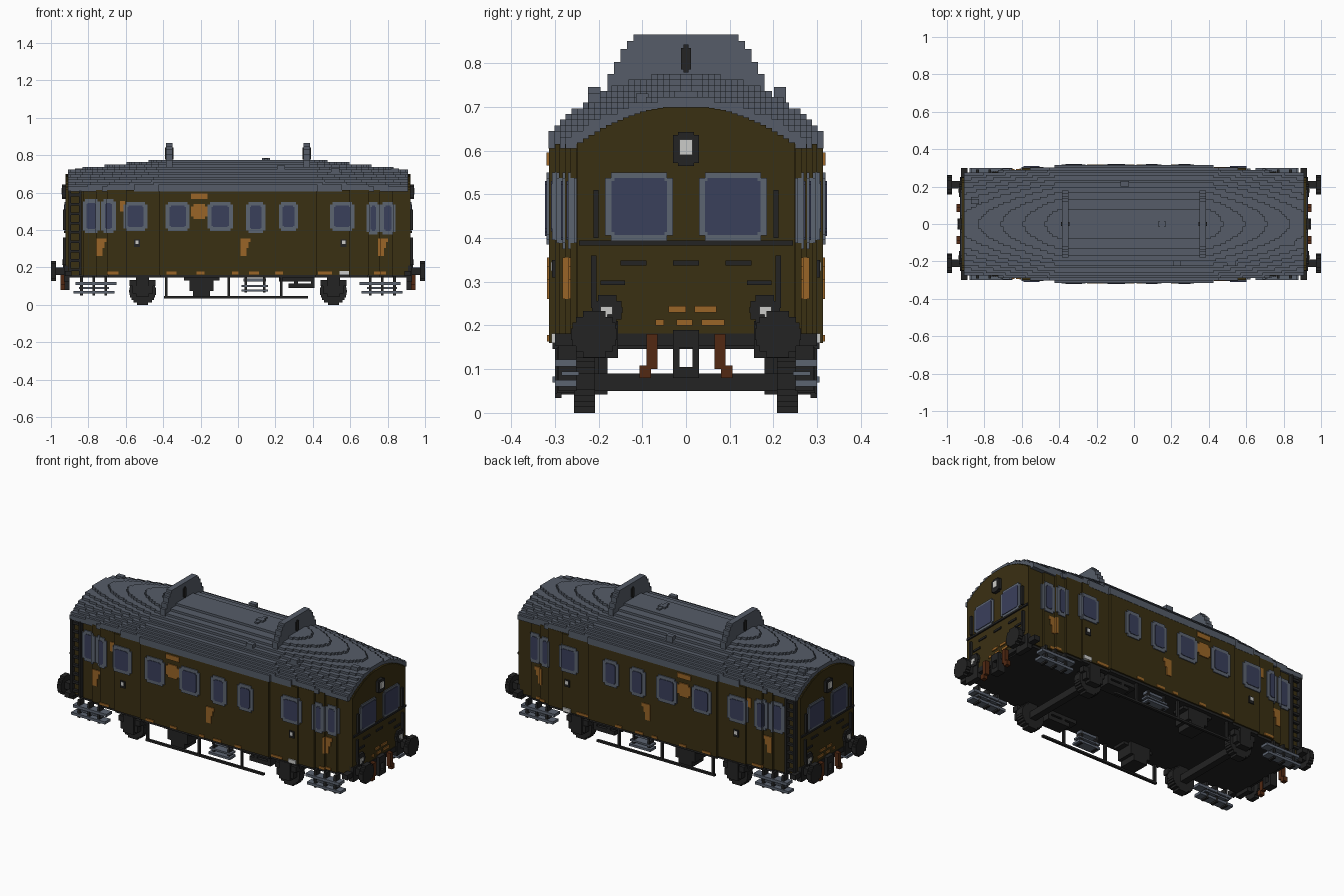
import bpy, bmesh, math

cube = bpy.data.objects.get("Cube")
if cube:
    bpy.data.objects.remove(cube)

V = 0.0131  # block size


def material(name, rgb):
    m = bpy.data.materials.new(name)
    m.use_nodes = True
    m.diffuse_color = (*rgb, 1)
    m.node_tree.nodes["Principled BSDF"].inputs["Base Color"].default_value = (*rgb, 1)
    return m


OLIVE = material("olive_paint", (0.042, 0.029, 0.006))
SLATE = material("slate_roof", (0.092, 0.108, 0.138))
FRAME = material("frame_grey", (0.108, 0.128, 0.165))
GLASS = material("blue_glass", (0.042, 0.050, 0.105))
DARK = material("dark_iron", (0.017, 0.017, 0.017))
RUST = material("orange_rust", (0.32, 0.13, 0.02))
BROWN = material("brown_hose", (0.085, 0.022, 0.006))
WHITE = material("lamp_white", (0.6, 0.6, 0.58))


def build(name, mat, boxes, mx=False, my=False):
    """Make one object of boxes (x0, x1, y0, y1, z0, z1), mirrored on request."""
    bm = bmesh.new()
    for x0, x1, y0, y1, z0, z1 in boxes:
        for sx in ((1, -1) if mx else (1,)):
            for sy in ((1, -1) if my else (1,)):
                xs, ys = sorted((x0 * sx, x1 * sx)), sorted((y0 * sy, y1 * sy))
                vs = bmesh.ops.create_cube(bm, size=1)["verts"]
                for v in vs:
                    v.co = (xs[v.co.x > 0], ys[v.co.y > 0], (z0, z1)[v.co.z > 0])
    me = bpy.data.meshes.new(name)
    bm.to_mesh(me)
    bm.free()
    me.materials.append(mat)
    ob = bpy.data.objects.new(name, me)
    bpy.context.scene.collection.objects.link(ob)
    return ob


def disc(r, cz):
    """Stepped round outline as rows (half width, z0, z1)."""
    n = max(3, round(2 * r / V))
    h = 2 * r / n
    for i in range(n):
        z = -r + h * i
        yield math.sqrt(max(r * r - (z + h / 2) ** 2, 0)), cz + z, cz + z + h


# Tapered wall plan: (end of section, half width)
STEPS = [(0.42, 0.313), (0.60, 0.30), (0.70, 0.29), (0.76, 0.277), (0.83, 0.264), (0.91, 0.25)]


def side_plate(x0, x1, z0, z1, t):
    """Thin plate that follows the stepped side wall."""
    out, e = [], t / 3
    lo = 0
    for hi, w in STEPS:
        for a, b in ((lo, hi), (-hi, -lo)):
            a, b = max(a, x0), min(b, x1)
            if b - a > 1e-4:
                out.append((a - e, b + e, -w + 0.014, -w - t, z0, z1))
        lo = hi
    return out


def rounded(plate, a0, a1, z0, z1, c, *rest):
    """Plate with notched corners."""
    return plate(a0 + c, a1 - c, z0, z1, *rest) + plate(a0, a1, z0 + c, z1 - c, *rest)


# Body and floor
build("body_walls", OLIVE, [(-x, x, -w, w, 0.16, 0.615) for x, w in STEPS])
build("floor", DARK, [(-x + .004, x - .004, -w + .008, w - .008, 0.146, 0.165) for x, w in STEPS])


# Roof: stepped layers, sloping down towards the ends
def roof_half_width(x):
    return next(w for lim, w in ((0.42, 0.32), (0.56, 0.302), (0.73, 0.288), (9, 0.272)) if x < lim)


def roof_height(x, y):
    return 0.778 - 1.15 * y * y - 30 * y ** 6 - 0.11 * max(0, x - 0.40)


roof = []
for row in range(24):
    y = (row + 0.5) * V
    for k in range(13):
        z = 0.605 + V * k
        reach = [i * V for i in range(1, 70)
                 if y < roof_half_width(i * V) and roof_height(i * V, y) >= z + V * 0.6]
        if reach:
            roof.append((-reach[-1] - .006, reach[-1] + .006, row * V, row * V + V, z, z + V))
build("roof", SLATE, roof, my=True)

# Roof boards with stepped shoulders, their slots, and small vents
build("roof_board", SLATE, [(0.35, 0.385, -w, w, 0.72, z) for w, z in
      ((.18, .775), (.165, .803), (.15, .832), (.135, .85), (.12, .865))], mx=True)
build("board_slot", DARK, [(0.345, 0.39, -.012, .012, .785, .835),
                           (0.345, 0.39, -.006, .006, .778, .842)], mx=True)
build("roof_vents", SLATE, [(x - .022, x + .022, y - .014, y + .014, .68, z) for x, y, z in
      ((-.05, .215, .745), (.23, -.21, .745), (.52, -.21, .73), (.84, -.1, .73),
       (-.85, .12, .73), (.15, 0, .785))] + [(.14, .16, -.045, .045, .74, .783)])

# Side windows: (x0, x1, z0, z1)
WINDOWS = [(-.83, -.74, .385, .565), (-.73, -.655, .385, .565), (-.61, -.485, .395, .55),
           (-.385, -.26, .395, .55), (-.16, -.03, .395, .55), (.045, .145, .385, .55),
           (.22, .32, .395, .55), (.495, .62, .395, .55),
           (.69, .758, .375, .55), (.762, .84, .375, .55)]
frames, panes = [], []
for x0, x1, z0, z1 in WINDOWS:
    frames += rounded(side_plate, x0, x1, z0, z1, V, .006)
    panes += rounded(side_plate, x0 + .022, x1 - .022, z0 + .02, z1 - .02, V / 2, .009)
build("side_window_frames", FRAME, frames, my=True)
build("side_window_panes", GLASS, panes, my=True)

# Rust patches, crest, and door handles on the sides
patches = rounded(side_plate, -.25, -.165, .46, .54, V, .006)
patches += side_plate(-.25, -.165, .566, .595, .006)
for x in (-.755, .015, .75):
    patches += side_plate(x, x + .05, .335, .355, .005) + side_plate(x, x + .028, .26, .335, .005)
    patches += side_plate(x + .028, x + .04, .305, .335, .005)
for x, w in ((-.7, .06), (-.38, .05), (-.22, .04), (-.03, .03), (.06, .05), (.2, .04), (.43, .07), (.73, .06)):
    patches += side_plate(x, x + w, .163, .178, .005)
patches += side_plate(-.63, -.605, .5, .555, .004)
build("side_rust", RUST, patches, my=True)
build("door_handles", DARK, [b for x in (-.54, .565) for b in side_plate(x - .014, x + .014, .31, .35, .006)], my=True)
build("door_keyholes", WHITE, [b for x in (-.54, .565) for b in side_plate(x - .006, x + .006, .325, .345, .009)]
      + side_plate(.545, .59, .16, .182, .008), my=True)

# Corner ladder on both sides of one end
ladder = [(x, x + .012, .25, .276, .16, .61) for x in (-.905, -.85)]
ladder += [(-.9, -.845, .255, .27, z * .01, z * .01 + .014) for z in range(18, 61, 5)]
build("ladders", DARK, ladder, my=True)

# End walls with arched top
END = 0.922
build("end_walls", OLIVE, [(.89, END, i * V, i * V + V, .17, .70 - 1.5 * max(0, (i * V) ** 2 - .001))
                           for i in range(19)], mx=True, my=True)


def end_plate(y0, y1, z0, z1, t=.006):
    return [(END - .01, END + t, y0, y1, z0, z1)]


build("end_window_frames", FRAME, rounded(end_plate, .03, .185, .393, .55, V), mx=True, my=True)
build("end_window_panes", GLASS, rounded(end_plate, .043, .17, .407, .537, V / 2, .009), mx=True, my=True)

# End lamp, belt line, grab rails, and dashes
trim = end_plate(0, .03, .572, .635, .018) + end_plate(0, .018, .565, .642, .018)
trim += end_plate(0, .245, .383, .394, .008) + end_plate(0, .03, .337, .348)
trim += end_plate(.09, .15, .337, .348) + end_plate(.14, .195, .292, .303)
trim += end_plate(.205, .217, .24, .36, .014) + end_plate(.2, .212, .4, .51, .014)
build("end_trim", DARK, trim, mx=True, my=True)
build("top_lamp_glass", WHITE, end_plate(-.015, .015, .59, .625, .022), mx=True)
dashes = [(-.04, 0, .23), (.02, .07, .23), (-.07, -.05, .2), (-.022, .015, .2), (.035, .088, .2)]
build("end_rust", RUST, [b for y0, y1, z in dashes for b in end_plate(y0, y1, z, z + .014)], mx=True)

# Buffers, beam, lower lamps
buffers = [(.90, .975, .19, .23, .16, .2)]
buffers += [(.972, 1.0, .21 - w, .21 + w, a, b) for w, a, b in disc(.053, .18)]
buffers += [(.90, .935, .18 - w, .18 + w, a, b) for w, a, b in disc(.035, .235)]
buffers += [(.90, .93, .155, .25, .125, .21), (.89, .925, 0, .3, .153, .182)]
build("buffers_and_beam", DARK, buffers, mx=True, my=True)
build("lower_lamp_glass", WHITE, [(.93, .94, .168, .196, .225, .243), (.93, .94, .18, .196, .213, .23)],
      mx=True, my=True)

# Coupling and hoses
build("coupling", DARK, [(.90, .945, .015, .03, .085, .19), (.90, .945, 0, .03, .15, .19),
                         (.90, .945, 0, .03, .08, .105)], mx=True, my=True)
build("brake_hoses", BROWN, [(.925, .95, .065, .09, .1, .18), (.925, .95, .08, .106, .08, .108)], mx=True, my=True)

# Wheels, axles and bearing boxes
wheels = [(.51 - w, .51 + w, .208, .256, a, b) for w, a, b in disc(.072, .072)]
wheels += [(.475, .545, .25, .295, .045, .15), (.44, .58, .25, .285, .10, .132),
           (.455, .565, .255, .29, .06, .10), (.49, .53, 0, .21, .05, .09)]
build("wheelsets", DARK, wheels, mx=True, my=True)

# Underframe truss, tanks and racks
under = [(-.395, .375, .285, .3, .034, .046)]
under += [(x, x + .012, .285, .3, .04, .155) for x in (-.39, -.055, .225)]
under += [(-.26, -.13, .18, .285, .075, .15), (-.24, -.15, .18, .285, .042, .08),
          (-.29, -.1, .2, .28, .13, .15), (.22, .4, .2, .28, .125, .15), (.27, .4, .2, .28, .09, .115),
          (.30, .32, .2, .28, .09, .15), (.39, .41, .2, .28, .09, .15)]
build("underframe", DARK, under, my=True)

# Foot steps below the doors
build("end_steps", FRAME, [(.65, .87, .25, .30, .106, .122), (.66, .88, .25, .30, .06, .075),
                           (.69, .85, .245, .285, .085, .095)], mx=True, my=True)
build("middle_steps", FRAME, [(.02, .16, .25, .305, .07, .083), (.02, .16, .25, .295, .095, .105),
                              (.03, .15, .25, .285, .125, .14)], my=True)
build("step_brackets", DARK, [(x, x + .014, .25, .292, .05, .155) for x in (.70, .765, .83)], mx=True, my=True)
build("middle_step_brackets", DARK, [(x, x + .012, .25, .29, .065, .155) for x in (.035, .135)], my=True)
